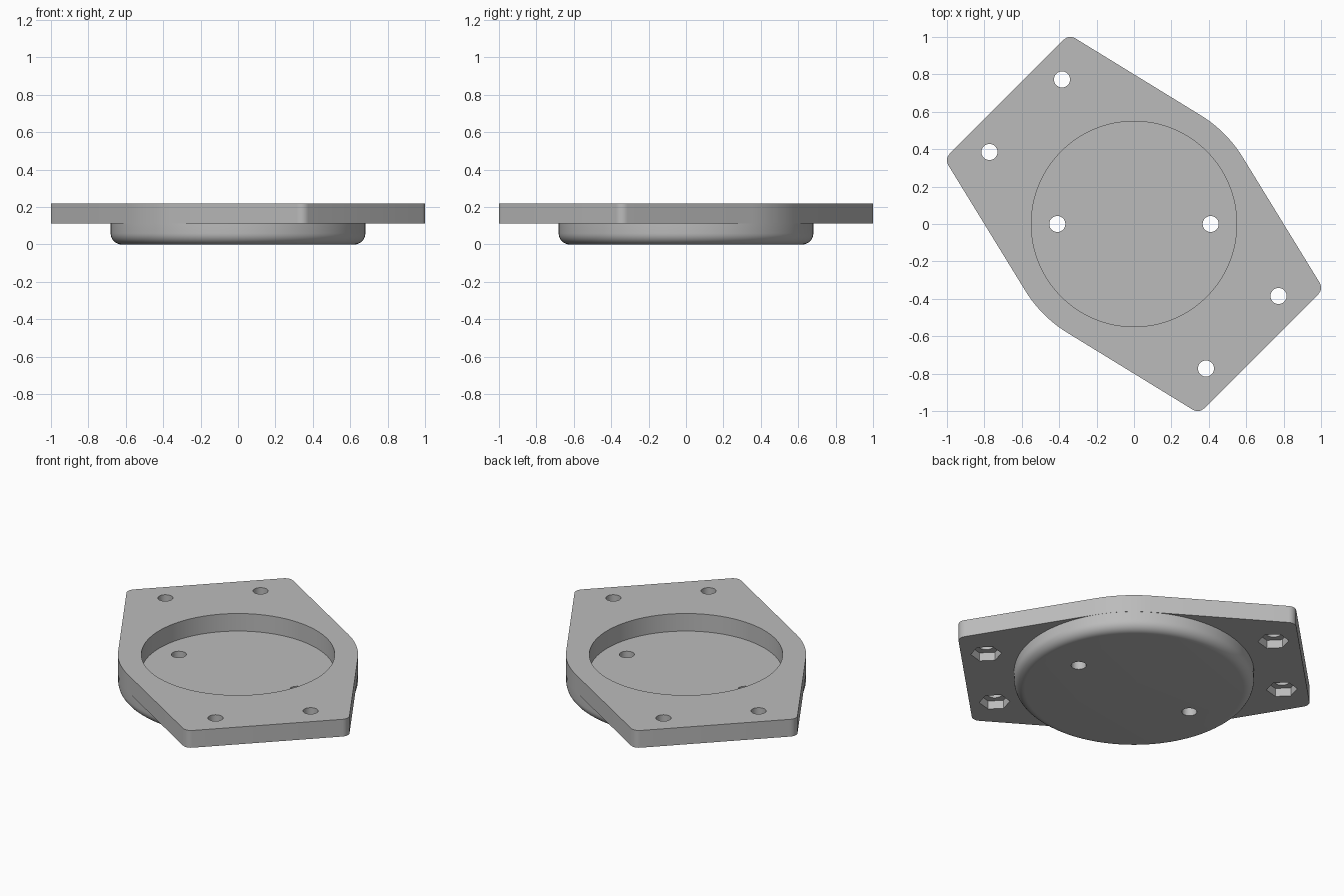
import bpy, bmesh, math
from mathutils import Vector
from mathutils.geometry import convex_hull_2d

cube = bpy.data.objects.get("Cube")
if cube:
    bpy.data.objects.remove(cube, do_unlink=True)

TOP, MID = 0.22, 0.112          # plate top and underside heights
CUP_R, RECESS_R, HOLE_R, NUT_R = 0.682, 0.549, 0.043, 0.088

grey = bpy.data.materials.new("light_grey")
grey.use_nodes = True
colour = (0.5, 0.5, 0.5, 1)
grey.diffuse_color = colour
grey.node_tree.nodes["Principled BSDF"].inputs["Base Color"].default_value = colour


def circle(x, y, r, n, turn=0.0):
    return [Vector((x + r * math.cos(turn + math.tau * i / n),
                    y + r * math.sin(turn + math.tau * i / n))) for i in range(n)]


def prism(name, outline, z0, z1, round_bottom=0.0):
    """Extrude a counter-clockwise outline, optionally rounding the lower rim."""
    bm = bmesh.new()
    base = bm.faces.new([bm.verts.new((p.x, p.y, z0)) for p in outline])
    out = bmesh.ops.extrude_face_region(bm, geom=[base], use_keep_orig=True)
    bmesh.ops.translate(bm, vec=(0, 0, z1 - z0),
                        verts=[g for g in out["geom"] if isinstance(g, bmesh.types.BMVert)])
    bmesh.ops.recalc_face_normals(bm, faces=bm.faces)
    if round_bottom:
        rim = [e for e in bm.edges if all(abs(v.co.z - z0) < 1e-5 for v in e.verts)]
        bmesh.ops.bevel(bm, geom=rim, offset=round_bottom, segments=8,
                        profile=0.5, affect='EDGES')
    mesh = bpy.data.meshes.new(name)
    bm.to_mesh(mesh)
    bm.free()
    mesh.materials.append(grey)
    obj = bpy.data.objects.new(name, mesh)
    bpy.context.collection.objects.link(obj)
    return obj


def combine(target, tool, operation):
    """Apply a boolean and remove the helper."""
    tool.hide_render = True
    mod = target.modifiers.new("combine", 'BOOLEAN')
    mod.operation, mod.object, mod.solver = operation, tool, 'EXACT'
    bpy.context.view_layer.objects.active = target
    bpy.ops.object.modifier_apply(modifier=mod.name)
    bpy.data.objects.remove(tool, do_unlink=True)


# Plate: hull around the central disc and four small corner discs
points = circle(0, 0, CUP_R, 128)
for s in (-1, 1):
    points += circle(s * 0.34, -s * 0.95, 0.05, 32)
    points += circle(s * 0.95, -s * 0.34, 0.05, 32)
outline = [points[i] for i in convex_hull_2d(points)]
body = prism("mounting_plate_with_cup", outline, MID, TOP)

# Round cup below the plate, sunk slightly into it
cup = prism("cup", circle(0, 0, CUP_R - 0.001, 128), 0, MID + 0.04, 0.06)
combine(body, cup, 'UNION')

# Round recess in the top
combine(body, prism("recess_cutter", circle(0, 0, RECESS_R, 128), MID - 0.002, 0.5), 'DIFFERENCE')

# Corner bolt holes with hexagonal nut pockets underneath, and two cup holes
for s in (-1, 1):
    for x, y in ((0.385, -0.773), (0.773, -0.385)):
        combine(body, prism("nut_cutter", circle(s * x, s * y, NUT_R, 6, math.radians(135)),
                            -0.1, MID + 0.052), 'DIFFERENCE')
        combine(body, prism("bolt_cutter", circle(s * x, s * y, HOLE_R, 32), -0.1, 0.5), 'DIFFERENCE')
    combine(body, prism("cup_hole_cutter", circle(s * 0.41, 0, HOLE_R, 32), -0.1, 0.5), 'DIFFERENCE')

bpy.ops.object.select_all(action='DESELECT')
body.select_set(True)
bpy.context.view_layer.objects.active = body
bpy.ops.object.shade_smooth_by_angle(angle=math.radians(30))
